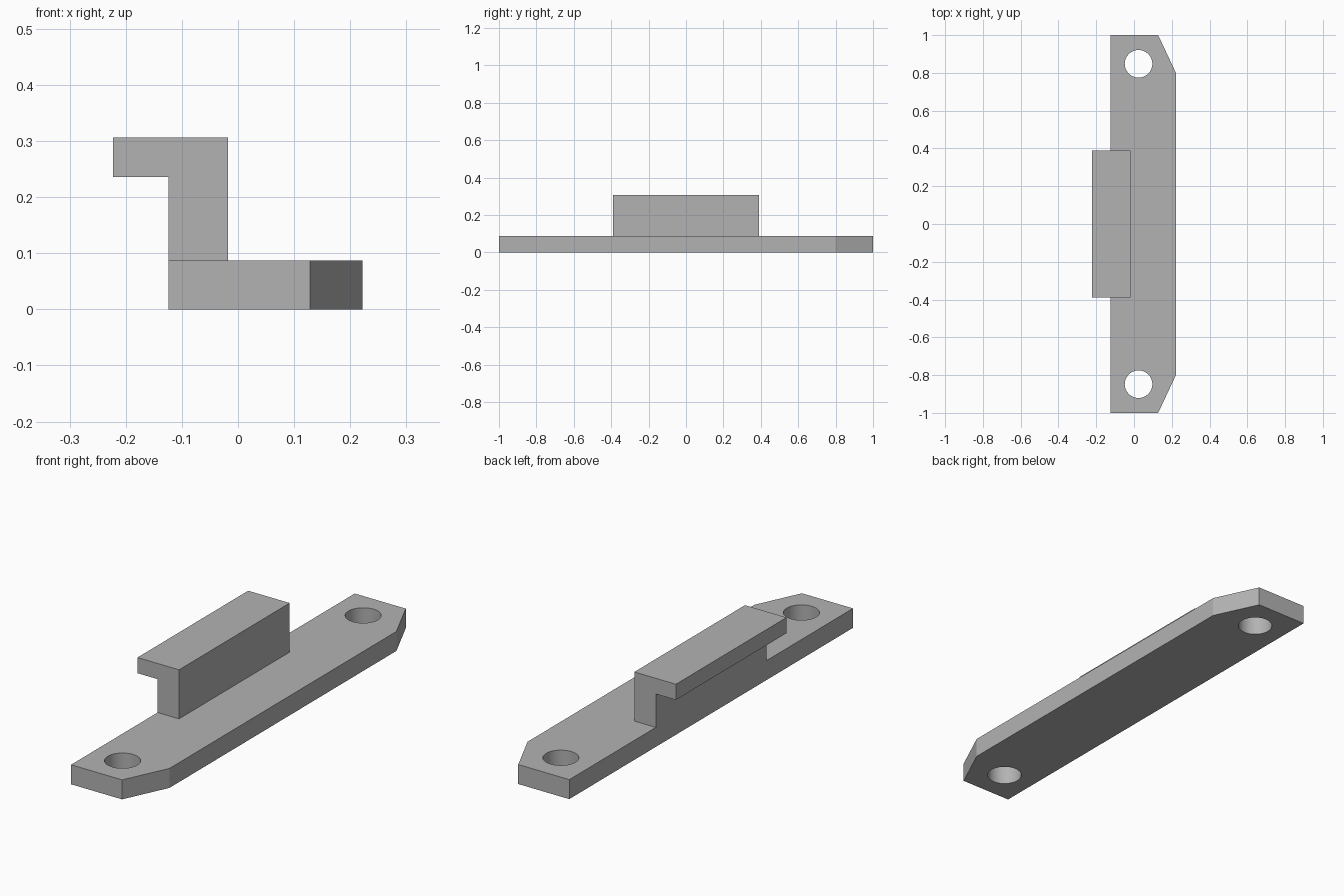
import bpy, bmesh
from mathutils import Vector

if "Cube" in bpy.data.objects:
    bpy.data.objects.remove(bpy.data.objects["Cube"])

grey = bpy.data.materials.new("plain grey")
grey.diffuse_color = (0.45, 0.45, 0.45, 1)
grey.use_nodes = True
grey.node_tree.nodes["Principled BSDF"].inputs["Base Color"].default_value = grey.diffuse_color


def prism(name, outline, offset):
    """Extrude a closed outline of 3D points along an offset."""
    bm = bmesh.new()
    face = bm.faces.new([bm.verts.new(p) for p in outline])
    ext = bmesh.ops.extrude_face_region(bm, geom=[face])
    moved = [v for v in ext["geom"] if isinstance(v, bmesh.types.BMVert)]
    bmesh.ops.translate(bm, verts=moved, vec=Vector(offset))
    bmesh.ops.recalc_face_normals(bm, faces=bm.faces)
    mesh = bpy.data.meshes.new(name)
    bm.to_mesh(mesh)
    bm.free()
    mesh.materials.append(grey)
    obj = bpy.data.objects.new(name, mesh)
    bpy.context.collection.objects.link(obj)
    return obj


def boolean(target, tool, operation):
    mod = target.modifiers.new(tool.name, 'BOOLEAN')
    mod.operation, mod.solver, mod.object = operation, 'EXACT', tool
    bpy.context.view_layer.objects.active = target
    bpy.ops.object.modifier_apply(modifier=mod.name)
    bpy.data.objects.remove(tool)


# Base plate with two chamfered corners
half = [(-0.124, -1), (0.128, -1), (0.222, -0.8)]
outline = half + [(x, -y) for x, y in reversed(half)]
plate = prism("mounting_plate", [(x, y, 0) for x, y in outline], (0, 0, 0.087))

# Upright wall with an overhanging lip
profile = [(-0.124, 0.04), (-0.018, 0.04), (-0.018, 0.306),
           (-0.223, 0.306), (-0.223, 0.236), (-0.124, 0.236)]
hook = prism("hooked_wall", [(x, -0.39, z) for x, z in profile], (0, 0.78, 0))
boolean(plate, hook, 'UNION')

# Screw holes at both ends
for y in (-0.848, 0.848):
    bpy.ops.mesh.primitive_cylinder_add(vertices=48, radius=0.073, depth=0.4,
                                        location=(0.024, y, 0))
    cutter = bpy.context.object
    cutter.name = "hole_cutter"
    cutter.hide_render = True
    cutter.data.materials.append(grey)
    boolean(plate, cutter, 'DIFFERENCE')

# Smooth hole walls, sharp edges elsewhere
bpy.ops.object.select_all(action='DESELECT')
plate.select_set(True)
bpy.context.view_layer.objects.active = plate
bpy.ops.object.shade_smooth_by_angle(angle=0.4)
